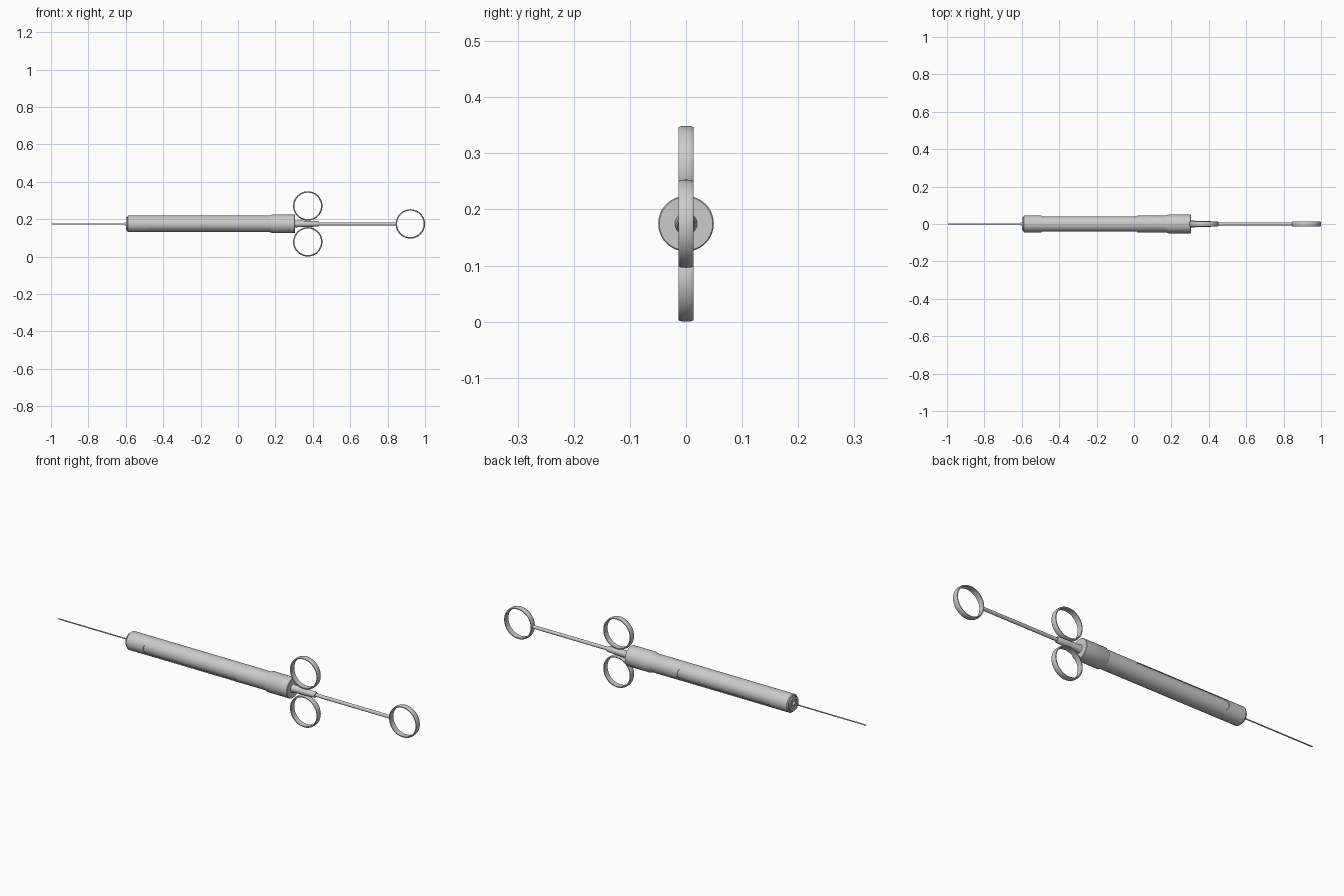
import bpy, bmesh, math

if "Cube" in bpy.data.objects:
    bpy.data.objects.remove(bpy.data.objects["Cube"])

AXIS_Z = 0.1745      # height of the long axis
SEG = 64


def finish(name, bm, angle=35):
    bmesh.ops.remove_doubles(bm, verts=bm.verts, dist=1e-6)
    bmesh.ops.recalc_face_normals(bm, faces=bm.faces)
    me = bpy.data.meshes.new(name)
    bm.to_mesh(me)
    bm.free()
    ob = bpy.data.objects.new(name, me)
    bpy.context.collection.objects.link(ob)
    smooth(ob, angle)
    return ob


def smooth(ob, angle=35):
    bpy.ops.object.select_all(action='DESELECT')
    ob.select_set(True)
    bpy.context.view_layer.objects.active = ob
    bpy.ops.object.shade_smooth_by_angle(angle=math.radians(angle))


def spin(name, pts, centre, axis, seg=SEG, closed=False):
    """Revolve a profile of (x, y, z) points about an axis."""
    bm = bmesh.new()
    vs = [bm.verts.new(p) for p in pts]
    es = [bm.edges.new(p) for p in zip(vs, vs[1:])]
    if closed:
        es.append(bm.edges.new((vs[-1], vs[0])))
    bmesh.ops.spin(bm, geom=vs + es, cent=centre, axis=axis,
                   angle=math.tau, steps=seg, use_duplicate=False)
    return finish(name, bm)


def lathe(name, profile, seg=SEG, closed=False):
    """Profile of (x, radius) turned about the long axis."""
    pts = [(x, 0, AXIS_Z + r) for x, r in profile]
    return spin(name, pts, (0, 0, AXIS_Z), (1, 0, 0), seg, closed)


def ring(name, x, z, radius=0.0785):
    """Thin finger ring with a slightly domed outer face."""
    w, t = 0.0138, 0.0075
    section = [(-w, -t), (-w, -0.003), (-w * 0.8, -0.0012), (-w * 0.4, -0.0002),
               (0, 0), (w * 0.4, -0.0002), (w * 0.8, -0.0012), (w, -0.003), (w, -t)]
    pts = [(x, y, z + radius + d) for y, d in section]
    return spin(name, pts, (x, 0, z), (0, 1, 0), SEG, True)


# barrel tube with a rounded front edge
barrel = lathe("barrel", [(-0.592, 0.034), (-0.592, 0.041), (-0.588, 0.0445),
                          (0.18, 0.0445), (0.18, 0.039), (-0.585, 0.039),
                          (-0.585, 0.034)], closed=True)

# stadium-shaped windows on front and back
bm = bmesh.new()
half, x0, x1 = 0.033, -0.495, 0.02
outline = []
for cx, start in ((x1 - half, -90), (x0 + half, 90)):
    for i in range(17):
        a = math.radians(start + 180 * i / 16)
        outline.append((cx + half * math.cos(a), -0.1, AXIS_Z + half * math.sin(a)))
face = bm.faces.new([bm.verts.new(p) for p in outline])
ext = bmesh.ops.extrude_face_region(bm, geom=[face])
bmesh.ops.translate(bm, vec=(0, 0.2, 0),
                    verts=[g for g in ext["geom"] if isinstance(g, bmesh.types.BMVert)])
cutter = finish("window_cutter", bm)
cutter.hide_render = True
mod = barrel.modifiers.new("windows", 'BOOLEAN')
mod.operation = 'DIFFERENCE'
mod.solver = 'EXACT'
mod.object = cutter
bpy.context.view_layer.objects.active = barrel
bpy.ops.object.modifier_apply(modifier=mod.name)
bpy.data.objects.remove(cutter)
smooth(barrel)

# inner cartridge seen through the windows
lathe("cartridge", [(-0.58, 0), (-0.58, 0.041), (0.17, 0.041), (0.17, 0)])

# front cap with needle hub
lathe("front_cap", [(-0.58, 0), (-0.58, 0.036), (-0.598, 0.036), (-0.600, 0.034),
                    (-0.600, 0.022), (-0.596, 0.020), (-0.596, 0.010),
                    (-0.606, 0.008), (-0.606, 0)])
lathe("needle", [(-0.60, 0), (-0.60, 0.003), (-0.99, 0.003), (-1.0, 0)], 16)

# rear collar
lathe("rear_collar", [(0.172, 0), (0.172, 0.0445), (0.184, 0.0495), (0.303, 0.0495),
                      (0.305, 0.0475), (0.305, 0)])

# flared sleeve between the finger rings
lathe("rod_sleeve", [(0.30, 0), (0.30, 0.021), (0.308, 0.019), (0.32, 0.0175),
                     (0.37, 0.0165), (0.428, 0.014), (0.432, 0.012), (0.432, 0)], 32)

# plunger rod and rings
lathe("plunger_rod", [(0.30, 0), (0.30, 0.0085), (0.846, 0.0085), (0.846, 0)], 32)
ring("thumb_ring", 0.9215, AXIS_Z)
for name, side in (("upper_finger_ring", 1), ("lower_finger_ring", -1)):
    ring(name, 0.373, AXIS_Z + side * 0.096)
